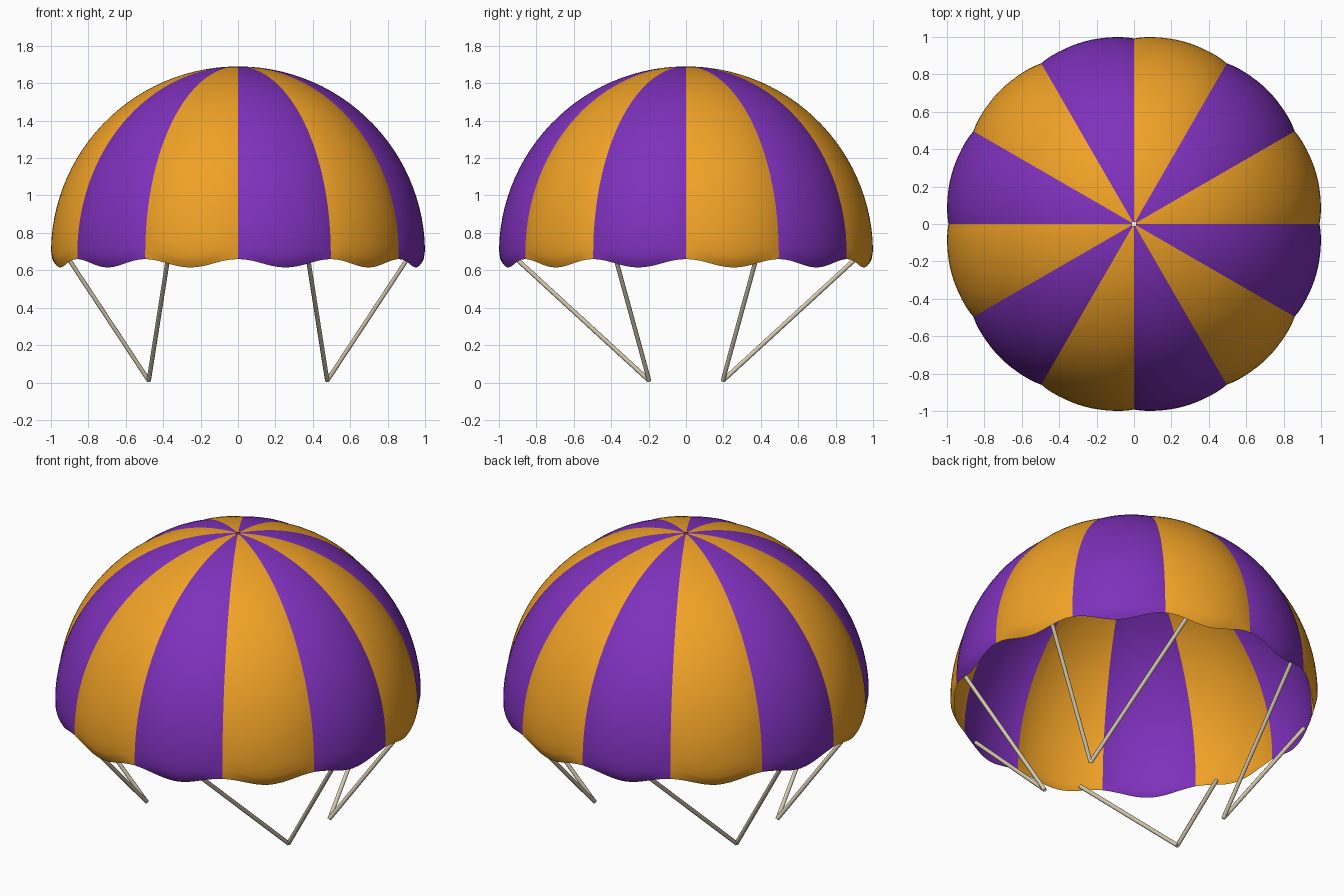
import bpy, bmesh
from math import pi, sin, cos, asin, radians
from mathutils import Vector

if "Cube" in bpy.data.objects:
    bpy.data.objects.remove(bpy.data.objects["Cube"])

GORES, ACROSS, RINGS = 12, 14, 28
CENTRE_Z = 0.69


def material(name, rgb):
    m = bpy.data.materials.new(name)
    m.diffuse_color = (*rgb, 1)
    m.use_nodes = True
    m.node_tree.nodes["Principled BSDF"].inputs["Base Color"].default_value = m.diffuse_color
    return m


gold = material("gold cloth", (0.87, 0.36, 0.02))
purple = material("purple cloth", (0.21, 0.03, 0.50))
cream = material("cord", (0.68, 0.60, 0.44))


def canopy_point(angle, t):
    """t = 0 at the vent hole, 1 at the scalloped rim."""
    puff = abs(sin(GORES / 2 * angle))
    radius = 0.992 + 0.02 * puff ** 0.7
    rim_z = 0.6375 + 0.0225 * cos(GORES * angle)
    polar = 0.012 + t * (pi / 2 + asin(CENTRE_Z - rim_z) - 0.012)
    r = radius * sin(polar)
    r -= 0.025 * puff * max(0, (t - 0.95) / 0.05) ** 2   # hem curls inwards
    return Vector((r * cos(angle), r * sin(angle), CENTRE_Z + cos(polar)))


def steps():
    # even rings with extra ones close to the hem
    return [i / RINGS for i in range(RINGS)] + [0.977, 0.99, 1.0]


# Canopy panels, kept as separate sheets so the seams stay crisp
def make_gore(k):
    bm = bmesh.new()
    rows = [[bm.verts.new(canopy_point(2 * pi / GORES * (k + j / ACROSS), t))
             for j in range(ACROSS + 1)] for t in steps()]
    for upper, lower in zip(rows, rows[1:]):
        for j in range(ACROSS):
            f = bm.faces.new((upper[j], lower[j], lower[j + 1], upper[j + 1]))
            f.smooth = True
    name = f"canopy_panel_{k + 1}"
    me = bpy.data.meshes.new(name)
    bm.to_mesh(me)
    bm.free()
    me.materials.append(purple if k % 2 else gold)
    bpy.context.collection.objects.link(bpy.data.objects.new(name, me))


for k in range(GORES):
    make_gore(k)


# Suspension cords: two from each of the four lower points to the rim
def make_cord(name, a, b, radius=0.012):
    d = b - a
    bpy.ops.mesh.primitive_cylinder_add(vertices=8, radius=radius, depth=d.length,
                                        location=(a + b) / 2)
    ob = bpy.context.object
    ob.name = name
    ob.rotation_mode = 'QUATERNION'
    ob.rotation_quaternion = d.to_track_quat('Z', 'Y')
    ob.data.materials.append(cream)
    bpy.ops.object.shade_smooth_by_angle(angle=radians(50))


for sx in (-1, 1):
    for sy in (-1, 1):
        foot = Vector((sx * 0.477, sy * 0.197, 0.01))
        side = ("right" if sx > 0 else "left") + ("_back" if sy > 0 else "_front")
        for n, deg in enumerate((22.5, 67.5)):
            a = radians(deg)
            top = Vector((sx * 0.98 * cos(a), sy * 0.98 * sin(a), 0.66))
            make_cord(f"cord_{side}_{n + 1}", foot, top)
